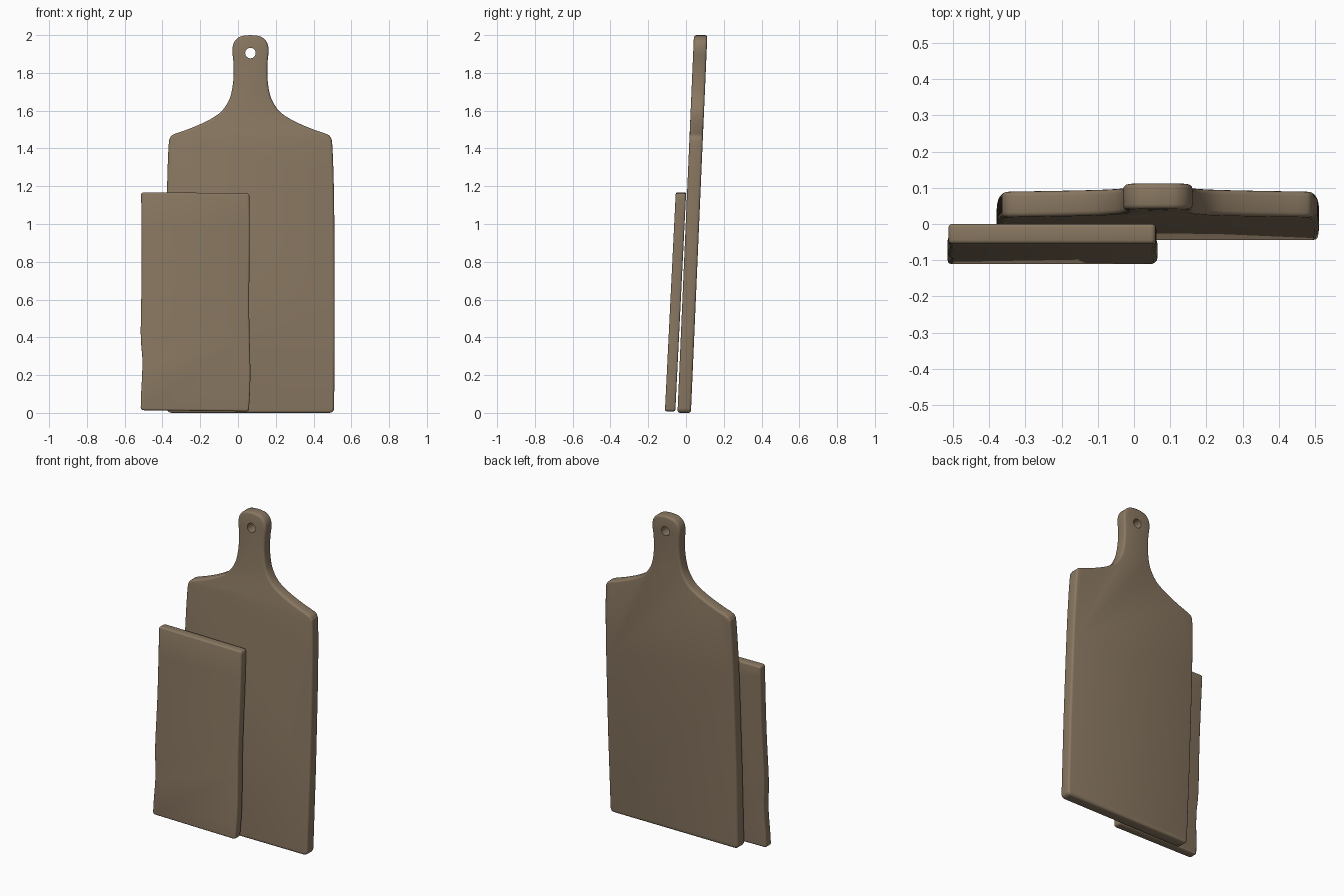
import bpy, bmesh, math
from mathutils import Vector

if "Cube" in bpy.data.objects:
    bpy.data.objects.remove(bpy.data.objects["Cube"])

wood = bpy.data.materials.new("brown wood")
wood.diffuse_color = (0.25, 0.185, 0.12, 1)
wood.use_nodes = True
wood.node_tree.nodes["Principled BSDF"].inputs["Base Color"].default_value = wood.diffuse_color


def smooth_path(pts, steps=5):
    """Open Catmull-Rom curve through the points."""
    p = [Vector(q) for q in pts]
    p = [p[0]] + p + [p[-1]]
    out = []
    for i in range(1, len(p) - 2):
        a, b, c, d = p[i - 1:i + 3]
        for s in range(steps):
            t = s / steps
            out.append(0.5 * (2 * b + (c - a) * t + (2 * a - 5 * b + 4 * c - d) * t * t
                              + (3 * b - a - 3 * c + d) * t ** 3))
    return out + [p[-1]]


def corner(x, z, r, start, steps=4):
    """Quarter arc around (x, z), running anticlockwise."""
    return [Vector((x + r * math.cos(start + math.pi / 2 * i / steps),
                    z + r * math.sin(start + math.pi / 2 * i / steps))) for i in range(steps + 1)]


def board(name, outline, front, thickness, slope, bevel, hole=None):
    """Extrude an x-z outline, lean it back, round its rims and drill the hole."""
    bm = bmesh.new()
    face = bm.faces.new([bm.verts.new((p.x, front, p.y)) for p in outline])
    ext = bmesh.ops.extrude_face_region(bm, geom=[face])
    for v in ext["geom"]:
        if isinstance(v, bmesh.types.BMVert):
            v.co.y += thickness
    for v in bm.verts:
        v.co.y += slope * v.co.z
    bmesh.ops.recalc_face_normals(bm, faces=bm.faces)
    me = bpy.data.meshes.new(name)
    bm.to_mesh(me)
    bm.free()
    ob = bpy.data.objects.new(name, me)
    bpy.context.collection.objects.link(ob)
    me.materials.append(wood)
    mod = ob.modifiers.new("rim", 'BEVEL')
    mod.width, mod.segments, mod.limit_method = bevel, 3, 'ANGLE'
    mod.angle_limit = math.radians(60)
    cutter = None
    if hole:
        x, z, r = hole
        bpy.ops.mesh.primitive_cylinder_add(vertices=24, radius=r, depth=0.5,
                                            location=(x, 0.08, z), rotation=(math.pi / 2, 0, 0))
        cutter = bpy.context.object
        cutter.name = "hole_cutter"
        cutter.hide_render = True
        cut = ob.modifiers.new("hole", 'BOOLEAN')
        cut.operation, cut.object, cut.solver = 'DIFFERENCE', cutter, 'EXACT'
    bpy.ops.object.select_all(action='DESELECT')
    ob.select_set(True)
    bpy.context.view_layer.objects.active = ob
    for m in list(ob.modifiers):
        bpy.ops.object.modifier_apply(modifier=m.name)
    if cutter:
        bpy.data.objects.remove(cutter)
    bpy.ops.object.shade_smooth_by_angle(angle=math.radians(40))
    return ob


# Large paddle board: right half of the outline, mirrored about its axis
cx = 0.066
half = corner(0.418, 0.025, 0.025, -math.pi / 2)
half += smooth_path([(0.446, 0.5), (0.444, 1.0), (0.440, 1.25), (0.433, 1.42), (0.425, 1.457),
                     (0.405, 1.475), (0.34, 1.498), (0.262, 1.53), (0.200, 1.562), (0.155, 1.595),
                     (0.122, 1.64), (0.102, 1.69), (0.090, 1.77), (0.090, 1.85), (0.096, 1.92),
                     (0.085, 1.965), (0.052, 1.993), (0, 2.0)])
outline = [Vector((cx + p.x, p.y)) for p in half]
outline += [Vector((cx - p.x, p.y)) for p in reversed(half[:-1])]
board("paddle_board", outline, -0.045, 0.071, 0.0435, 0.013, hole=(cx, 1.905, 0.028))

# Small board in front, with slightly wavy long edges
r = 0.014
small = corner(0.058 - r, 0.008 + r, r, -math.pi / 2)
small += smooth_path([(0.064, 0.12), (0.065, 0.25), (0.059, 0.55), (0.062, 0.95), (0.061, 1.12)])
small += corner(0.060 - r, 1.163 - r, r, 0)
small += corner(-0.513 + r, 1.168 - r, r, math.pi / 2)
small += smooth_path([(-0.512, 1.1), (-0.510, 0.75), (-0.515, 0.42), (-0.506, 0.27), (-0.513, 0.1)])
small += corner(-0.515 + r, 0.014 + r, r, math.pi)
board("small_board", small, -0.112, 0.055, 0.0495, 0.01)
